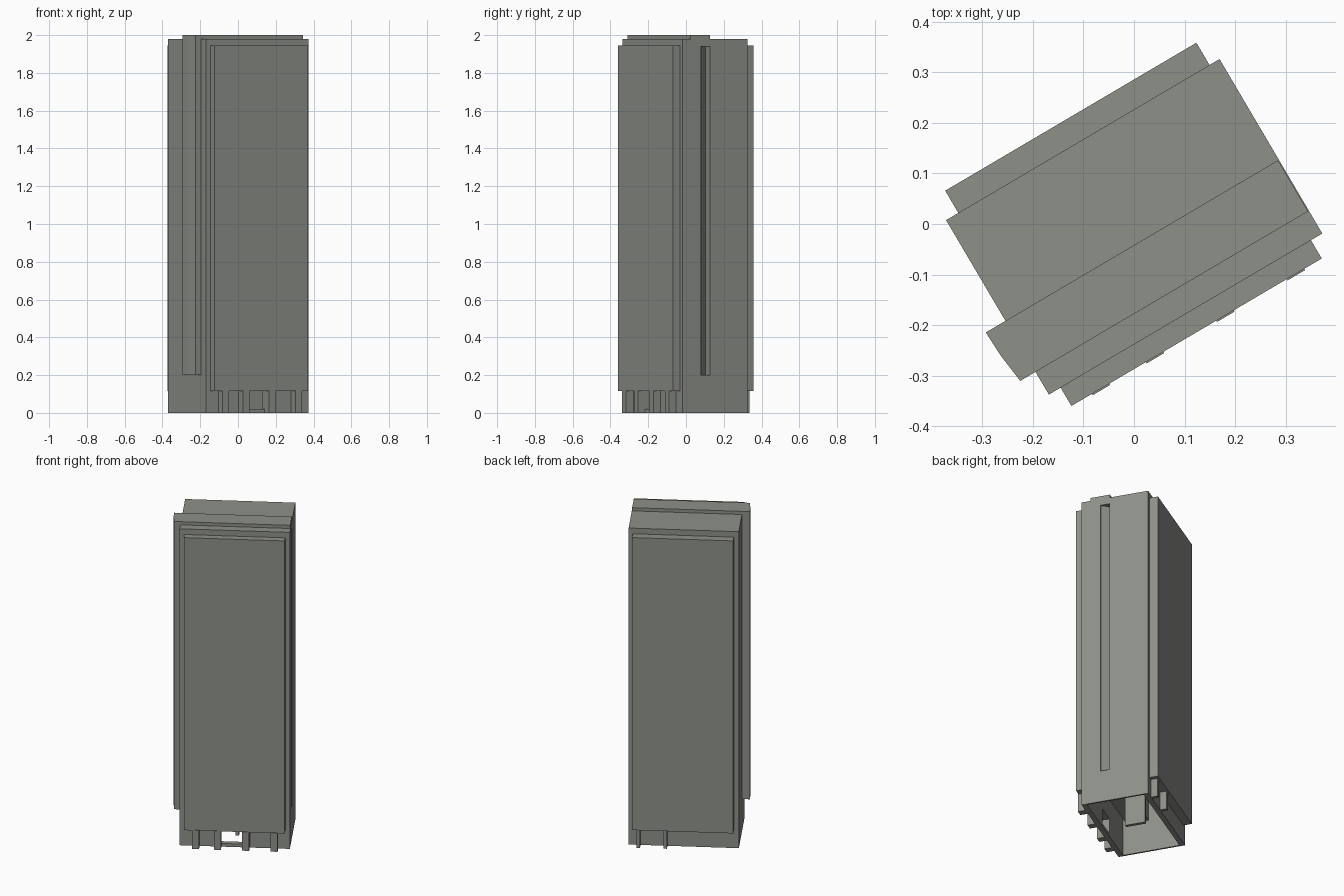
import bpy, bmesh, math
from mathutils import Matrix

if "Cube" in bpy.data.objects:
    bpy.data.objects.remove(bpy.data.objects["Cube"])

# One flat colour for the whole tower
concrete = bpy.data.materials.new("warm_grey_concrete")
concrete.use_nodes = True
tone = (0.27, 0.28, 0.25, 1)
concrete.diffuse_color = tone
concrete.node_tree.nodes["Principled BSDF"].inputs["Base Color"].default_value = tone

TURN = Matrix.Rotation(math.radians(30.5), 4, "Z")


def prism(name, outline, z0, z1):
    """Extrude a plan outline from z0 to z1, turned to the tower's axis."""
    bm = bmesh.new()
    face = bm.faces.new([bm.verts.new((u, v, z0)) for u, v in outline])
    out = bmesh.ops.extrude_face_region(bm, geom=[face])
    top = [g for g in out["geom"] if isinstance(g, bmesh.types.BMVert)]
    bmesh.ops.translate(bm, verts=top, vec=(0, 0, z1 - z0))
    bmesh.ops.recalc_face_normals(bm, faces=bm.faces)
    bm.transform(TURN)
    mesh = bpy.data.meshes.new(name)
    bm.to_mesh(mesh)
    bm.free()
    mesh.materials.append(concrete)
    ob = bpy.data.objects.new(name, mesh)
    bpy.context.collection.objects.link(ob)
    return ob


def block(name, u0, u1, v0, v1, z0, z1):
    return prism(name, [(u0, v0), (u1, v0), (u1, v1), (u0, v1)], z0, z1)


def cut(target, cutter):
    cutter.hide_render = True
    cutter.hide_set(True)
    cutter.display_type = "WIRE"
    mod = target.modifiers.new(cutter.name, "BOOLEAN")
    mod.operation = "DIFFERENCE"
    mod.solver = "EXACT"
    mod.object = cutter


# Tower shell: hollow and open below, with a side slot and a doorway
shell = block("tower_shell", -0.316, 0.311, -0.205, 0.195, 0, 1.98)
cut(shell, block("hollow_cutter", -0.306, 0.301, -0.175, 0.165, -0.1, 1.95))
cut(shell, block("slot_cutter", 0.25, 0.4, -0.09, -0.036, 0.2, 1.94))
cut(shell, block("doorway_cutter", -0.08, 0.045, -0.3, -0.15, 0.02, 0.115))

# Spine slab running through the tower, with its wedge-shaped end in the slot
left_end = [(-0.361, -0.036), (-0.359, -0.09), (-0.351, -0.153)]
prism("spine_slab", left_end + [(0.306, -0.153), (0.306, -0.09), (0.265, -0.036),
                                (0.306, -0.036), (0.306, -0.02), (-0.306, -0.02),
                                (-0.306, -0.036)], 0.2, 1.94)
prism("spine_cap", left_end + [(0.309, -0.153), (0.309, -0.036)], 1.94, 2.0)

# Facade panels
block("front_panel", -0.289, 0.285, -0.247, -0.204, 0.115, 1.945)
block("back_panel", -0.288, 0.288, 0.194, 0.246, 0.115, 1.945)

# Ground floor pillars
for i, u in enumerate((-0.222, -0.098, 0.063, 0.225)):
    block(f"front_pillar_{i + 1}", u - 0.02, u + 0.02, -0.25, -0.2, 0, 0.118)
for i, u in enumerate((0.1, 0.253)):
    block(f"back_pillar_{i + 1}", u - 0.01, u + 0.01, 0.19, 0.235, 0, 0.118)

# Inner core wall
block("core_wall", -0.01, 0.01, -0.05, 0.07, 0, 0.3)
